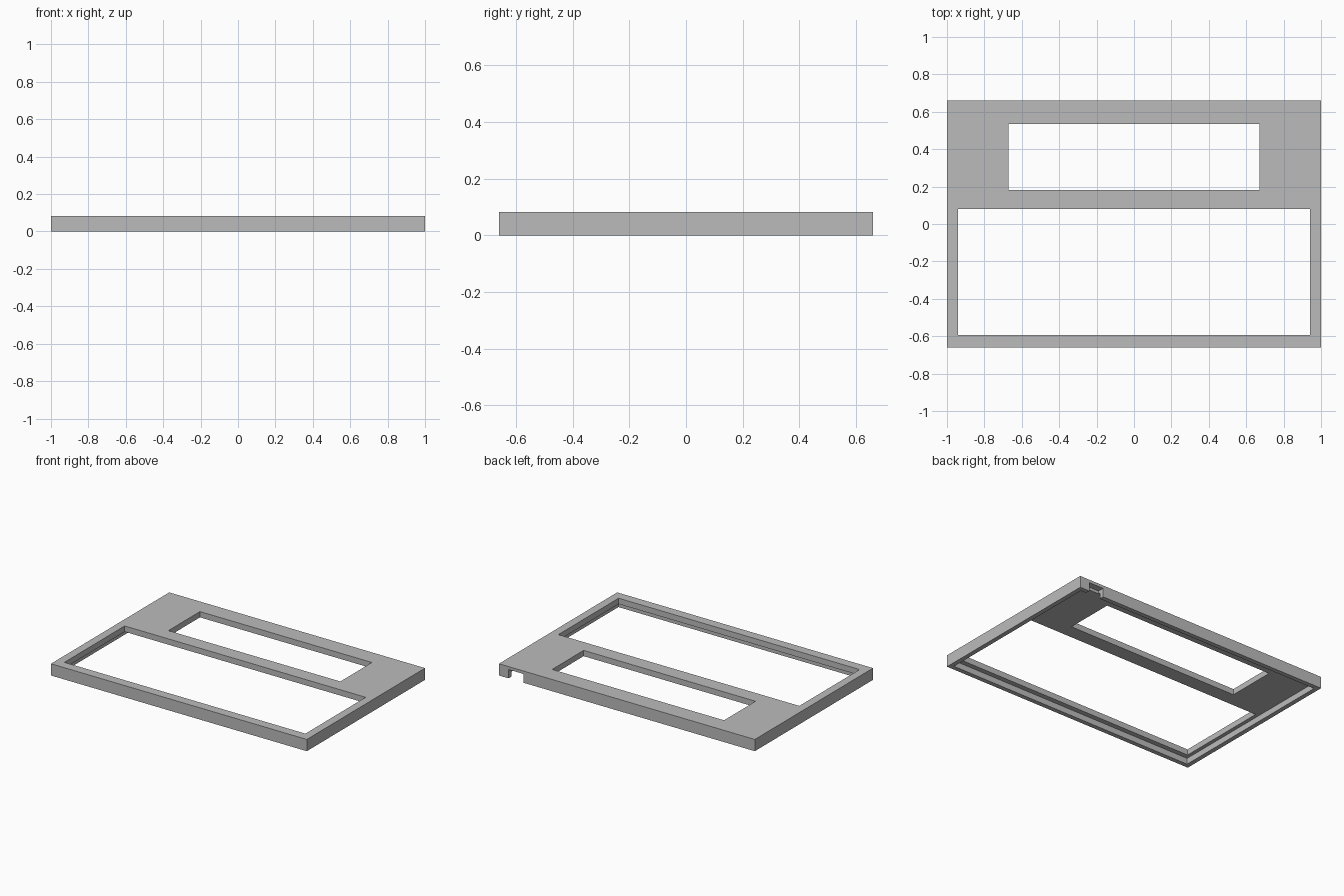
import bpy

cube = bpy.data.objects.get("Cube")
if cube:
    bpy.data.objects.remove(cube, do_unlink=True)

grey = bpy.data.materials.new("plain grey")
grey.use_nodes = True
colour = (0.5, 0.5, 0.5, 1)
grey.diffuse_color = colour
grey.node_tree.nodes["Principled BSDF"].inputs["Base Color"].default_value = colour


def box(name, low, high):
    """Axis-aligned box between two corners."""
    bpy.ops.mesh.primitive_cube_add(size=1, location=[(a + b) / 2 for a, b in zip(low, high)])
    obj = bpy.context.object
    obj.name = name
    obj.scale = [b - a for a, b in zip(low, high)]
    bpy.ops.object.transform_apply(location=False, rotation=False, scale=True)
    obj.data.materials.append(grey)
    return obj


def cut(target, low, high):
    """Subtract a box from the target and discard the cutter."""
    cutter = box("cutter", low, high)
    cutter.hide_render = True
    mod = target.modifiers.new("cut", "BOOLEAN")
    mod.operation = "DIFFERENCE"
    mod.solver = "EXACT"
    mod.object = cutter
    bpy.context.view_layer.objects.active = target
    bpy.ops.object.modifier_apply(modifier=mod.name)
    bpy.data.objects.remove(cutter, do_unlink=True)


X, Y, H = 1.0, 0.66, 0.083
WALL, UNDER = 0.032, 0.042

# Panel with a rim around its hollow underside
frame = box("panel_frame", (-X, -Y, 0), (X, Y, H))
cut(frame, (WALL - X, WALL - Y, -0.1), (X - WALL, Y - WALL, UNDER))

# Large front opening and smaller rear opening
cut(frame, (-0.942, -0.593, -0.1), (0.942, 0.08, 0.2))
cut(frame, (-0.672, 0.183, -0.1), (0.672, 0.535, 0.2))

# Cable notch in the back rim
cut(frame, (0.81, Y - 0.045, -0.1), (0.925, Y + 0.1, 0.062))
